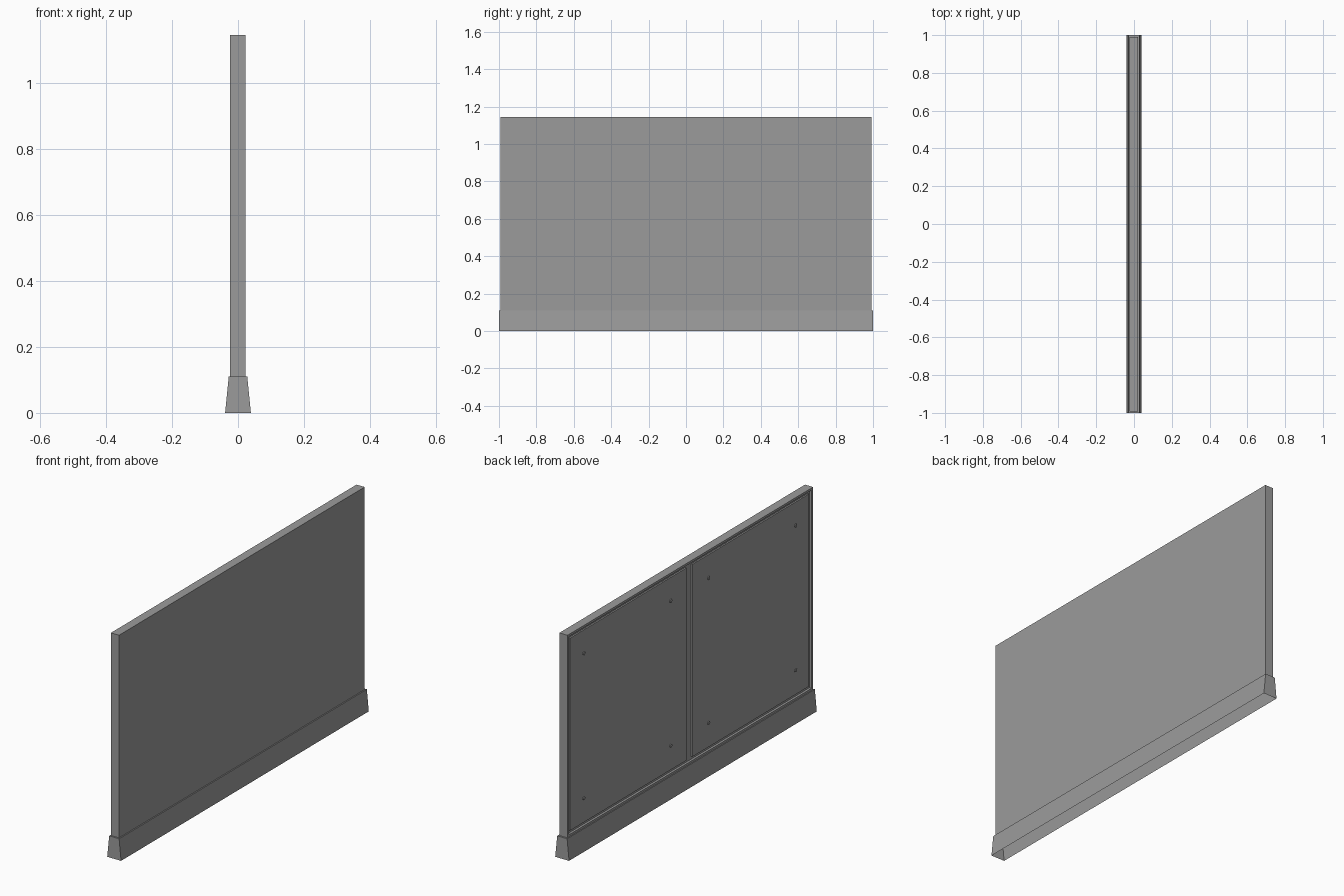
import bpy, bmesh
from mathutils import Vector

if "Cube" in bpy.data.objects:
    bpy.data.objects.remove(bpy.data.objects["Cube"])

# Dark grey finish shared by every part
grey = bpy.data.materials.new("dark_grey")
grey.diffuse_color = (0.33, 0.33, 0.33, 1)
grey.use_nodes = True
grey.node_tree.nodes["Principled BSDF"].inputs["Base Color"].default_value = grey.diffuse_color


def finish(bm, name):
    bmesh.ops.recalc_face_normals(bm, faces=bm.faces)
    mesh = bpy.data.meshes.new(name)
    bm.to_mesh(mesh)
    bm.free()
    mesh.materials.append(grey)
    ob = bpy.data.objects.new(name, mesh)
    bpy.context.collection.objects.link(ob)
    return ob


def box(name, x, y, z):
    bm = bmesh.new()
    bmesh.ops.create_cube(bm, size=1)
    for v in bm.verts:
        v.co = Vector([r[0] if c < 0 else r[1] for c, r in zip(v.co, (x, y, z))])
    return finish(bm, name)


# Base: tapered plinth, open underneath
bm = bmesh.new()
rings = [[bm.verts.new((sx * hx, sy, z)) for sx, sy in ((-1, -1), (1, -1), (1, 1), (-1, 1))]
         for hx, z in ((0.039, 0), (0.028, 0.11))]
for i in range(4):
    j = (i + 1) % 4
    bm.faces.new((rings[0][i], rings[0][j], rings[1][j], rings[1][i]))
bm.faces.new(rings[1])
finish(bm, "base")

# Board: slab with a shallow tray recessed into its left side
Y0, Y1, Z0, Z1, XB, XF = -0.992, 0.991, 0.11, 1.145, -0.024, 0.022
RIM, FLOOR = 0.016, -0.012
board = box("board", (XB, XF), (Y0, Y1), (Z0, Z1))
bm = bmesh.new()
bm.from_mesh(board.data)
back = min(bm.faces, key=lambda f: f.calc_center_median().x)
bmesh.ops.inset_region(bm, faces=[back], thickness=RIM)
tray = bmesh.ops.extrude_face_region(bm, geom=[back])
for v in tray["geom"]:
    if isinstance(v, bmesh.types.BMVert):
        v.co.x = FLOOR
if back.is_valid:
    bm.faces.remove(back)
bmesh.ops.recalc_face_normals(bm, faces=bm.faces)
bm.to_mesh(board.data)
bm.free()

# Two infill panels with a gap round each, and fixings near their corners
GAP, TOP = 0.010, -0.020
spans = {"left": (0.024, Y1 - RIM - GAP), "right": (Y0 + RIM + GAP, -0.024)}
for side, span in spans.items():
    box("infill_panel_" + side, (TOP, FLOOR + 0.002), span, (Z0 + RIM + GAP, Z1 - RIM - GAP))
    s = 1 if side == "left" else -1
    for y in (0.153, 0.855):
        for z in (0.26, 1.0):
            bpy.ops.mesh.primitive_cylinder_add(vertices=8, radius=0.009, depth=0.006,
                                                location=(TOP - 0.001, s * y, z),
                                                rotation=(0, 1.5708, 0))
            bpy.context.object.name = "fixing"
            bpy.context.object.data.materials.append(grey)
